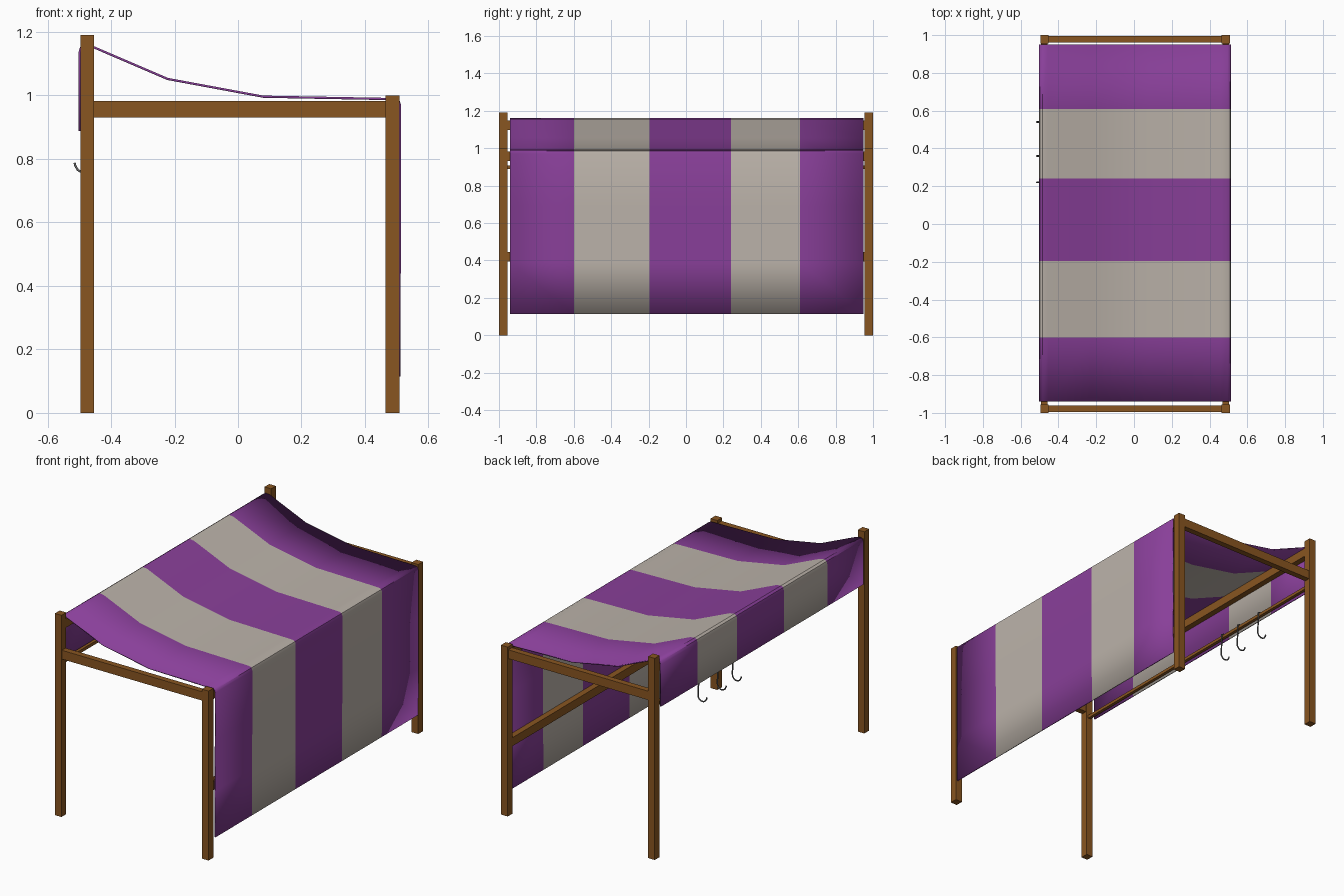
import bpy, bmesh, math

if "Cube" in bpy.data.objects:
    bpy.data.objects.remove(bpy.data.objects["Cube"])


def material(name, rgb):
    m = bpy.data.materials.new(name)
    m.diffuse_color = (*rgb, 1)
    m.use_nodes = True
    m.node_tree.nodes["Principled BSDF"].inputs["Base Color"].default_value = m.diffuse_color
    return m


WOOD = material("brown wood", (0.25, 0.092, 0.015))
PURPLE = material("purple cloth", (0.25, 0.05, 0.32))
CREAM = material("beige cloth", (0.50, 0.45, 0.40))
METAL = material("grey metal", (0.13, 0.13, 0.13))


def box(name, x, y, z, mat=WOOD):
    """Box from (min, max) ranges."""
    r = (x, y, z)
    bpy.ops.mesh.primitive_cube_add(size=1, location=[(a + b) / 2 for a, b in r])
    ob = bpy.context.object
    ob.name = name
    ob.scale = [b - a for a, b in r]
    bpy.ops.object.transform_apply(location=False, rotation=False, scale=True)
    ob.data.materials.append(mat)
    return ob


# Posts and end rails, mirrored front to back
for end, s in (("front", -1), ("back", 1)):
    ys = sorted((s * 0.955, s * 1.0))
    box(end + "_tall_post", (-0.496, -0.453), ys, (0, 1.19))
    box(end + "_short_post", (0.464, 0.508), ys, (0, 1.0))
    box(end + "_end_rail", (-0.455, 0.466), sorted((s * 0.96, s * 0.995)), (0.93, 0.982))

# Long rails between the posts
span = (-0.957, 0.957)
box("high_rail", (-0.492, -0.457), span, (1.098, 1.148))
box("low_top_rail", (0.468, 0.503), span, (0.932, 0.982))
box("middle_rail", (0.468, 0.503), span, (0.395, 0.445))
box("hook_rail", (-0.482, -0.464), span, (0.89, 0.908))

# Striped cloth: one profile swept along y, one cell per stripe
profile = [(-0.499, 0.888), (-0.499, 1.135), (-0.495, 1.15), (-0.484, 1.157),
           (-0.455, 1.152), (-0.222, 1.052), (0.08, 0.996), (0.46, 0.989),
           (0.495, 0.988), (0.506, 0.983), (0.510, 0.970), (0.510, 0.69),
           (0.509, 0.39), (0.508, 0.115)]
stripes = [-0.94, -0.60, -0.195, 0.24, 0.61, 0.95]
bm = bmesh.new()
rows = [[bm.verts.new((x, y, z)) for x, z in profile] for y in stripes]
for j in range(len(stripes) - 1):
    for i in range(len(profile) - 1):
        f = bm.faces.new((rows[j][i], rows[j][i + 1], rows[j + 1][i + 1], rows[j + 1][i]))
        f.material_index = j % 2
me = bpy.data.meshes.new("cloth")
bm.to_mesh(me)
bm.free()
cloth = bpy.data.objects.new("striped_cloth", me)
bpy.context.collection.objects.link(cloth)
me.materials.append(PURPLE)
me.materials.append(CREAM)
sol = cloth.modifiers.new("thickness", "SOLIDIFY")
sol.thickness = 0.007
sol.offset = 0
bpy.ops.object.select_all(action="DESELECT")
cloth.select_set(True)
bpy.context.view_layer.objects.active = cloth
bpy.ops.object.shade_smooth_by_angle(angle=math.radians(35))

# Hanging hooks: a small loop over the rail, a stem and an outward curl
for n, y in enumerate((0.22, 0.36, 0.54)):
    pts = [(-0.487, 0.90)]
    pts += [(-0.473 + 0.014 * math.cos(a), 0.905 + 0.014 * math.sin(a))
            for a in (math.radians(d) for d in (150, 90, 30))]
    pts += [(-0.459, 0.89), (-0.460, 0.85), (-0.457, 0.80)]
    pts += [(-0.485 + 0.028 * math.cos(a), 0.785 + 0.028 * math.sin(a))
            for a in (math.radians(d) for d in range(-15, -166, -30))]
    pts.append((-0.515, 0.788))
    cu = bpy.data.curves.new("hook", "CURVE")
    cu.dimensions = "3D"
    cu.bevel_depth = 0.004
    cu.bevel_resolution = 1
    cu.use_fill_caps = True
    sp = cu.splines.new("POLY")
    sp.points.add(len(pts) - 1)
    for p, (x, z) in zip(sp.points, pts):
        p.co = (x, y, z, 1)
    cu.materials.append(METAL)
    ob = bpy.data.objects.new("hook_%d" % (n + 1), cu)
    bpy.context.collection.objects.link(ob)
